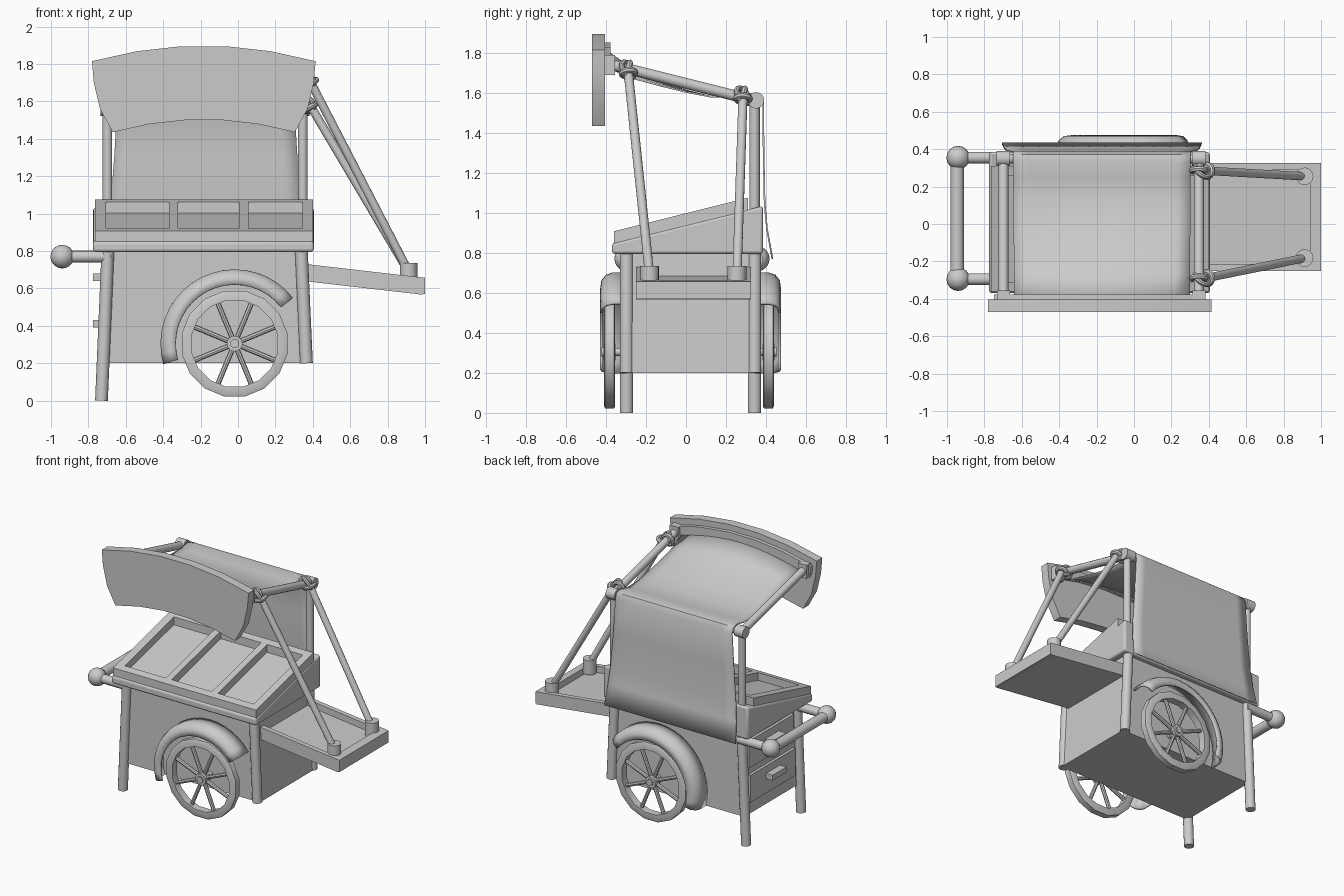
import bpy, bmesh, math
from mathutils import Vector

cube = bpy.data.objects.get("Cube")
if cube:
    bpy.data.objects.remove(cube, do_unlink=True)

GREY = (0.6, 0.6, 0.6, 1)
mat = bpy.data.materials.new("plain grey")
mat.use_nodes = True
mat.diffuse_color = GREY
mat.node_tree.nodes["Principled BSDF"].inputs["Base Color"].default_value = GREY


def finish(name, bm, solid=0, bevel=0):
    bmesh.ops.recalc_face_normals(bm, faces=bm.faces)
    mesh = bpy.data.meshes.new(name)
    bm.to_mesh(mesh)
    bm.free()
    ob = bpy.data.objects.new(name, mesh)
    bpy.context.collection.objects.link(ob)
    mesh.materials.append(mat)
    if solid:
        m = ob.modifiers.new("thickness", 'SOLIDIFY')
        m.thickness, m.offset = solid, 0
    if bevel:
        m = ob.modifiers.new("soft edge", 'BEVEL')
        m.width, m.segments = bevel, 3
    bpy.ops.object.select_all(action='DESELECT')
    ob.select_set(True)
    bpy.context.view_layer.objects.active = ob
    bpy.ops.object.shade_smooth_by_angle(angle=math.radians(40))
    return ob


def box(name, x, y, z, kx=0, ky=0, bevel=0):
    """Box from ranges; kx and ky slope it along x and y."""
    bm = bmesh.new()
    bmesh.ops.create_cube(bm, size=1)
    for v in bm.verts:
        px, py, pz = (r[0] if c < 0 else r[1] for c, r in zip(v.co, (x, y, z)))
        v.co = (px, py, pz + kx * px + ky * py)
    return finish(name, bm, bevel=bevel)


def rod(name, a, b, r, sides=14):
    a, b = Vector(a), Vector(b)
    bm = bmesh.new()
    bmesh.ops.create_cone(bm, cap_ends=True, segments=sides, radius1=r, radius2=r, depth=(b - a).length)
    rot = (b - a).to_track_quat('Z', 'Y')
    for v in bm.verts:
        v.co = rot @ v.co + (a + b) / 2
    return finish(name, bm)


def prism(name, pts, place, lo, hi, bevel=0):
    bm = bmesh.new()
    face = bm.faces.new([bm.verts.new(place(p, q, lo)) for p, q in pts])
    ext = bmesh.ops.extrude_face_region(bm, geom=[face])
    move = Vector(place(0, 0, hi)) - Vector(place(0, 0, lo))
    bmesh.ops.translate(bm, vec=move, verts=[e for e in ext["geom"] if isinstance(e, bmesh.types.BMVert)])
    return finish(name, bm, bevel=bevel)


def loft(name, rings, closed=False, solid=0):
    """Skin rows of points; closed wraps both ways."""
    bm = bmesh.new()
    rows = [[bm.verts.new(p) for p in ring] for ring in rings]
    n, m = len(rows), len(rows[0])
    for i in range(n if closed else n - 1):
        for j in range(m if closed else m - 1):
            k, l = (i + 1) % n, (j + 1) % m
            bm.faces.new((rows[i][j], rows[k][j], rows[k][l], rows[i][l]))
    return finish(name, bm, solid=solid)


def torus(name, centre, axis, major, minor):
    rot = Vector(axis).to_track_quat('Z', 'Y')
    rings = []
    for i in range(16):
        a = math.tau * i / 16
        rings.append([])
        for j in range(8):
            b = math.tau * j / 8
            r = major + minor * math.cos(b)
            p = Vector((r * math.cos(a), r * math.sin(a), minor * math.sin(b)))
            rings[-1].append(rot @ p + Vector(centre))
    loft(name, rings, closed=True)


def along_x(p, q, d):
    return (d, p, q)


def along_y(p, q, d):
    return (p, d, q)


FRONT, BACK = -0.297, 0.343

# Cabinet, slightly wider at the bottom
prism("cabinet", [(-.715, .2), (.385, .2), (.355, .8), (-.69, .8)], along_y, FRONT, BACK)
for y, side in ((FRONT, "front"), (BACK, "back")):
    rod(side + "_standing_leg", (-.73, y, 0), (-.695, y, .82), .034)
    rod(side + "_corner_post", (.366, y, .2), (.338, y, .82), .034)

# Drawers in the handle end
for i, z in enumerate((.285, .535)):
    x = -.712 + .04 * (z - .2)
    box(f"drawer_{i}", (x - .015, x + .03), (-.24, .285), (z, z + .2))
    box(f"drawer_pull_{i}", (-.775, x), (-.06, .1), (z + .105, z + .145))

# Push handle
rod("handle_bar", (-.945, -.295, .77), (-.945, .355, .77), .036)
for y, side in ((-.295, "front"), (.355, "back")):
    rod(side + "_handle_arm", (-.945, y, .77), (-.68, y, .77), .032)
    bm = bmesh.new()
    bmesh.ops.create_uvsphere(bm, u_segments=16, v_segments=10, radius=.063)
    bmesh.ops.translate(bm, vec=(-.94, y, .77), verts=bm.verts)
    finish(side + "_handle_knob", bm)

# Sloped counter with its divided display frame
prism("sloped_counter", [(-.37, .795), (.385, .795), (.385, 1.035), (-.37, .85)], along_x, -.775, .405, .015)
SLOPE, BASE, TOP = .25, .925, .998
for name, x, y in (("frame_front", (-.765, .4), (-.36, -.31)),
                   ("frame_rear", (-.765, .4), (.26, .31)),
                   ("frame_end_a", (-.765, -.705), (-.31, .26)),
                   ("frame_end_b", (.345, .4), (-.31, .26)),
                   ("divider_a", (-.37, -.322), (-.31, .26)),
                   ("divider_b", (.005, .055), (-.31, .26))):
    box(name, x, y, (BASE, TOP), ky=SLOPE)

# Wheels with spokes and mudguards
CX, CZ = -.018, .305


def around(r, deg, y):
    a = math.radians(deg)
    return (CX + r * math.cos(a), y, CZ + r * math.sin(a))


rod("axle", (CX, -.38, CZ), (CX, .41, CZ), .02)
guard = [(.39, 0), (.39, .07), (.38, .1), (.355, .12), (.315, .125)]
for wy, wall, s, side in ((-.382, FRONT, -1, "front"), (.412, BACK, 1, "back")):
    section = [(.288, -.022), (.288, .022), (.275, .028), (.235, .028), (.235, -.028), (.275, -.028)]
    loft(side + "_wheel_rim",
         [[around(r, i * 22.5 + 11.25, wy + d) for r, d in section] for i in range(16)], closed=True)
    rod(side + "_hub", (CX, wy - .03, CZ), (CX, wy + .03, CZ), .042, 16)
    rod(side + "_hub_cap", (CX, wy, CZ), (CX, wy + s * .04, CZ), .024, 12)
    for i in range(8):
        rod(f"{side}_spoke_{i}", around(.03, 22.5 + 45 * i, wy), around(.245, 22.5 + 45 * i, wy), .014, 8)
    loft(side + "_mudguard",
         [[around(r, 38 + 158 * i / 18, wall + s * d) for r, d in guard] for i in range(19)], solid=.014)

# Sloping side shelf with a raised rim
KX = -.115
for name, x, y, z in (("shelf_floor", (.36, .99), (-.25, .325), (.68, .725)),
                      ("shelf_front_rim", (.36, .95), (-.25, -.215), (.725, .772)),
                      ("shelf_back_rim", (.36, .95), (.29, .325), (.725, .772)),
                      ("shelf_end_rim", (.94, 1.0), (-.25, .325), (.685, .772))):
    box(name, x, y, z, kx=KX)

# Rear posts, cross bar and canopy side poles
XL, XR = -.698, .347
rod("rear_cross_bar", (XL, .35, 1.562), (XR, .35, 1.562), .026)
for x, side in ((XL, "right"), (XR, "left")):
    rod(side + "_rear_post", (x, BACK, .8), (x, BACK, 1.56), .026)
    rod(side + "_pole_cap", (x - .036, .35, 1.563), (x + .036, .35, 1.563), .041, 16)
    rod(side + "_canopy_pole", (x, .35, 1.56), (x, -.39, 1.745), .027)
    box(side + "_board_bracket", (x - .035, x + .035), (-.41, -.355), (1.69, 1.79))

# Shelf struts with sockets and rope ties
for side, y0, z0, y1 in (("front", -.29, 1.715, -.182), ("back", .285, 1.585, .255)):
    top, foot = Vector((XR + .035, y0, z0)), Vector((.912, y1, .69))
    rod(side + "_strut", top, foot, .023)
    rod(side + "_strut_socket", (.912, y1, .63), (.912, y1, .735), .047, 16)
    torus(side + "_rope_around_pole", (XR, y0, z0), (0, -1, .25), .037, .016)
    torus(side + "_rope_around_strut", top + (foot - top) * .015, foot - top, .033, .016)
    torus(side + "_rope_binding", top - Vector((.015, 0, 0)), (.5, .7, .5), .045, .014)

# Curved name board with a batten behind it
MID, HALF = -.183, .598


def arc(half, z, rise, n=6):
    us = [-1 + 2 * i / (n - 1) for i in range(n)]
    return [(MID + half * u, z + rise * (1 - u * u)) for u in us]


right = [(MID + .588, 1.70), (MID + .555, 1.56)]
left = [(2 * MID - x, z) for x, z in reversed(right)]
board = arc(HALF, 1.815, .083) + right + arc(.487, 1.435, .068)[::-1] + left
prism("front_board", board, along_y, -.47, -.405)
prism("board_batten", arc(.565, 1.775, .08) + arc(.56, 1.71, .08)[::-1], along_y, -.407, -.378)

# Cloth canopy draped over the cross bar and down the back
path = [(-.385, 1.725, .47, 1), (-.27, 1.675, .47, .6), (-.13, 1.637, .47, .25), (.0, 1.605, .475, .1),
        (.12, 1.582, .475, 0), (.25, 1.58, .475, 0), (.33, 1.597, .475, 0), (.37, 1.588, .475, 0),
        (.386, 1.55, .475, 0), (.388, 1.3, .49, 0), (.393, 1.05, .51, 0), (.405, .92, .522, 0),
        (.432, .77, .535, 0)]
rows = []
for y, z, half, arch in path:
    us = [i / 6 - 1 for i in range(13)]
    rows.append([(-.172 + half * u, y, z + .075 * arch * (1 - u * u)) for u in us])
loft("cloth_canopy", rows, solid=.008)
